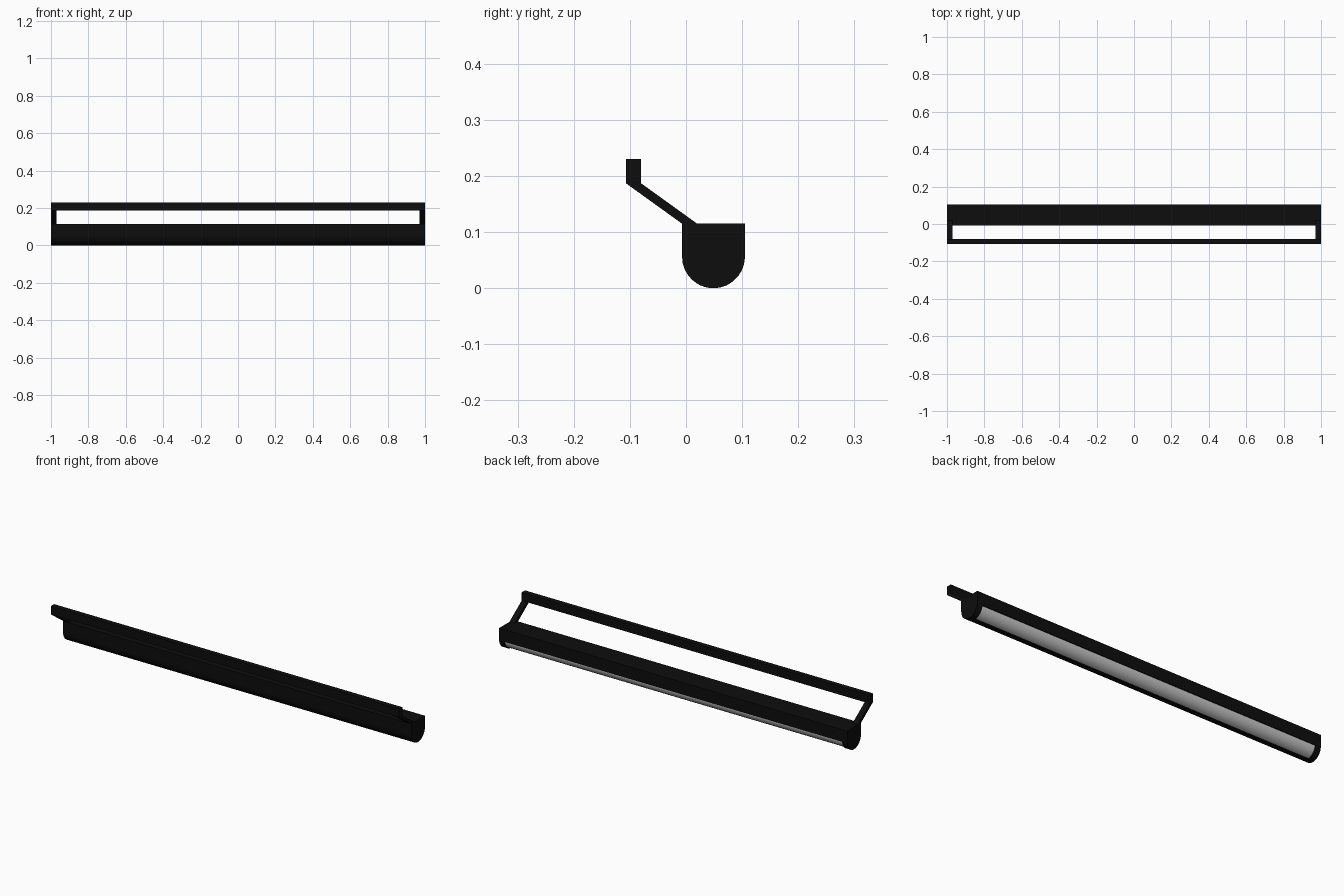
import bpy, bmesh
from math import sin, cos, radians

if "Cube" in bpy.data.objects:
    bpy.data.objects.remove(bpy.data.objects["Cube"])

black = bpy.data.materials.new("black_metal")
black.diffuse_color = (0.004, 0.004, 0.004, 1)
black.use_nodes = True
black.node_tree.nodes["Principled BSDF"].inputs["Base Color"].default_value = black.diffuse_color

CY, CZ, R, TOP = 0.049, 0.056, 0.056, 0.115
CAP = 0.97      # inner face of end pieces


def arc(r, a0, a1, n):
    return [(CY + r * cos(radians(a0 + (a1 - a0) * i / n)),
             CZ + r * sin(radians(a0 + (a1 - a0) * i / n))) for i in range(n + 1)]


def extrude(name, profile, x0, x1, mat=black, closed=True, smooth=False):
    """Sweep a (y, z) profile along x."""
    bm = bmesh.new()
    a = [bm.verts.new((x0, y, z)) for y, z in profile]
    b = [bm.verts.new((x1, y, z)) for y, z in profile]
    n = len(profile)
    for i in range(n if closed else n - 1):
        j = (i + 1) % n
        bm.faces.new((a[i], b[i], b[j], a[j]))
    if closed:
        bm.faces.new(a)
        bm.faces.new(b[::-1])
        bmesh.ops.recalc_face_normals(bm, faces=bm.faces)
    me = bpy.data.meshes.new(name)
    bm.to_mesh(me)
    bm.free()
    ob = bpy.data.objects.new(name, me)
    bpy.context.collection.objects.link(ob)
    if mat:
        me.materials.append(mat)
    if smooth:
        me.shade_smooth()
    return ob


# Lamp housing: thin shell over top, front and front half of the rounded bottom
T = 0.005
shell = [(CY + R, 0.052), (CY + R, TOP), (CY - R, TOP)] + arc(R, 180, 276, 8)
shell += arc(R - T, 276, 180, 8)
shell += [(CY - R + T, TOP - T), (CY + R - T, TOP - T), (CY + R - T, 0.052)]
extrude("housing_shell", shell, -CAP, CAP)

# Grey light cover, slightly recessed, facing back and down
cover = arc(R - T, 0, -86, 10)
extrude("light_cover", cover, CAP, -CAP, mat=None, closed=False, smooth=True)
bpy.data.objects["light_cover"].data.flip_normals()

# End caps and sloping bracket arms at both ends
cap = [(CY + R, TOP), (CY - R, TOP)] + arc(R, 180, 360, 14)
arm = [(-0.107, 0.187), (-0.08, 0.187), (0.02, TOP), (-0.007, TOP)]
for side, s in (("left", -1), ("right", 1)):
    extrude(side + "_end_cap", cap, s * CAP, s * 1.0)
    extrude(side + "_arm", arm, s * CAP, s * 1.0)

# Mounting rail
rail = [(-0.107, 0.187), (-0.08, 0.187), (-0.08, 0.23), (-0.107, 0.23)]
extrude("mounting_rail", rail, -1, 1)

# Make the cover face outward
me = bpy.data.objects["light_cover"].data
p = me.polygons[5]
if p.normal.y < 0:
    me.flip_normals()
